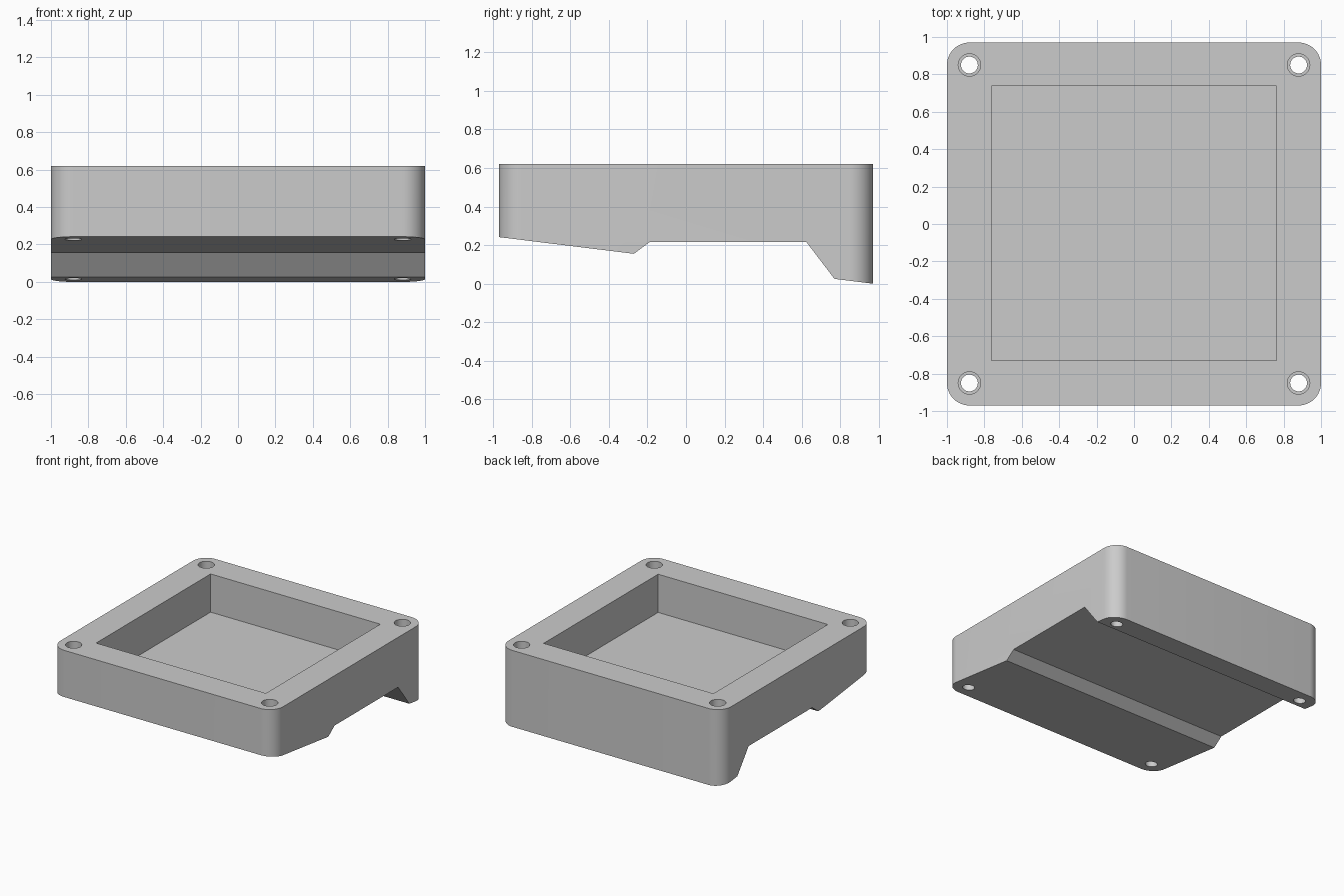
import bpy, bmesh, math
from mathutils import Vector

cube = bpy.data.objects.get("Cube")
if cube:
    bpy.data.objects.remove(cube, do_unlink=True)

HALF_X, HALF_Y, TOP, RADIUS = 1.0, 0.97, 0.62, 0.12
FLOOR = 0.31

grey = bpy.data.materials.new("plain_grey")
grey.use_nodes = True
colour = (0.6, 0.6, 0.6, 1)
grey.diffuse_color = colour
grey.node_tree.nodes["Principled BSDF"].inputs["Base Color"].default_value = colour


def prism(name, outline, sweep):
    """Solid made by sweeping a closed outline along a vector."""
    bm = bmesh.new()
    face = bm.faces.new([bm.verts.new(p) for p in outline])
    swept = bmesh.ops.extrude_face_region(bm, geom=[face])["geom"]
    bmesh.ops.translate(bm, vec=Vector(sweep),
                        verts=[v for v in swept if isinstance(v, bmesh.types.BMVert)])
    bmesh.ops.recalc_face_normals(bm, faces=bm.faces)
    mesh = bpy.data.meshes.new(name)
    bm.to_mesh(mesh)
    bm.free()
    mesh.materials.append(grey)
    obj = bpy.data.objects.new(name, mesh)
    bpy.context.collection.objects.link(obj)
    return obj


def arc(cx, cy, r, z, start, end, steps):
    angles = [math.radians(start + (end - start) * i / steps) for i in range(steps + 1)]
    return [(cx + r * math.cos(a), cy + r * math.sin(a), z) for a in angles]


def combine(target, tool, operation):
    """Apply a boolean and discard the cutter."""
    mod = target.modifiers.new(operation, "BOOLEAN")
    mod.operation, mod.object, mod.solver = operation, tool, "EXACT"
    bpy.context.view_layer.objects.active = target
    bpy.ops.object.modifier_apply(modifier=mod.name)
    bpy.data.objects.remove(tool, do_unlink=True)


# Rounded column that gives the plan shape
corners = [(1, 1), (-1, 1), (-1, -1), (1, -1)]
plan = []
for i, (sx, sy) in enumerate(corners):
    plan += arc(sx * (HALF_X - RADIUS), sy * (HALF_Y - RADIUS), RADIUS, -0.5,
                90 * i, 90 * i + 90, 12)
body = prism("mounting_block", plan, (0, 0, TOP + 0.5))

# Stepped, sloping underside, cut away across the full width
underside = [(-1.2, 0.27), (-0.27, 0.155), (-0.19, 0.215), (0.625, 0.215),
             (0.77, 0.025), (1.2, -0.029), (1.2, -1), (-1.2, -1)]
combine(body, prism("underside_cutter", [(-1.5, y, z) for y, z in underside], (3, 0, 0)),
        "DIFFERENCE")

# Rectangular recess in the top
recess = [(sx * 0.762, sy * 0.734 + 0.003, FLOOR) for sx, sy in corners]
combine(body, prism("recess_cutter", recess, (0, 0, 1)), "DIFFERENCE")

# Counterbored screw holes in the corners
for sx, sy in corners:
    for radius, bottom in ((0.045, -0.5), (0.06, FLOOR)):
        ring = arc(sx * 0.88, sy * 0.85, radius, bottom, 0, 360, 32)[:-1]
        combine(body, prism("hole_cutter", ring, (0, 0, 2)), "DIFFERENCE")

# Smooth corners and bores, sharp edges elsewhere
bpy.ops.object.select_all(action="DESELECT")
body.select_set(True)
bpy.context.view_layer.objects.active = body
bpy.ops.object.shade_smooth_by_angle(angle=math.radians(25))
